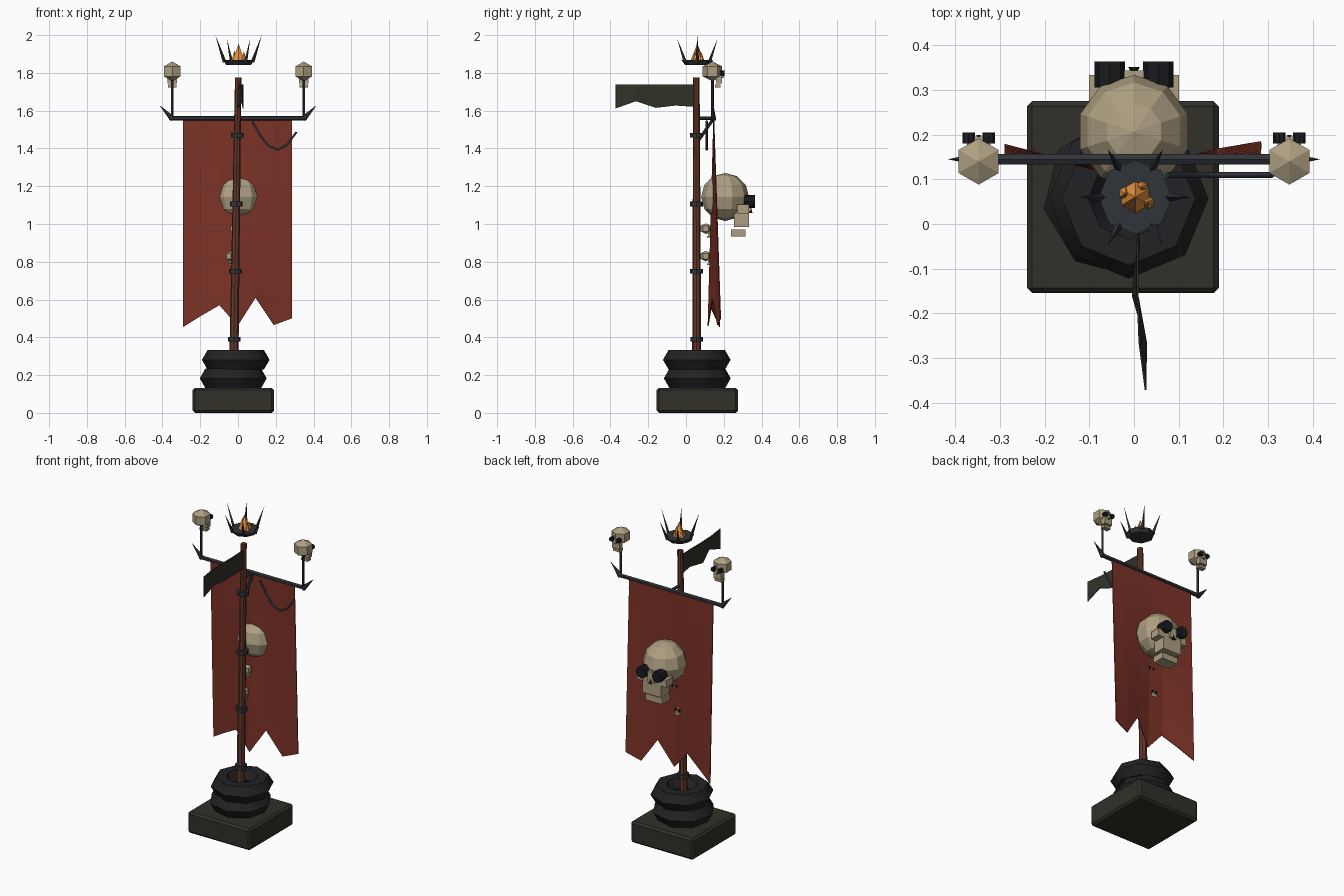
import bpy, bmesh, math
from mathutils import Vector

if "Cube" in bpy.data.objects:
    bpy.data.objects.remove(bpy.data.objects["Cube"])


def material(name, r, g, b):
    m = bpy.data.materials.new(name)
    m.diffuse_color = (r, g, b, 1)
    m.use_nodes = True
    m.node_tree.nodes["Principled BSDF"].inputs["Base Color"].default_value = m.diffuse_color
    return m


IRON = material("iron", 0.03, 0.034, 0.04)
RUBBER = material("rubber", 0.016, 0.016, 0.018)
WOOD = material("wood", 0.13, 0.04, 0.022)
STONE = material("plinth", 0.032, 0.029, 0.022)
CLOTH = material("red_cloth", 0.2, 0.032, 0.02)
RAG = material("dark_cloth", 0.03, 0.032, 0.022)
BONE = material("bone", 0.42, 0.35, 0.22)
SOCKET = material("socket", 0.01, 0.011, 0.013)
FIRE = material("fire", 0.85, 0.3, 0.05)


def finish(name, mat):
    ob = bpy.context.object
    ob.name = name
    ob.data.materials.append(mat)
    return ob


def box(name, mat, loc, size, bevel=0):
    bpy.ops.mesh.primitive_cube_add(size=1, location=loc)
    ob = finish(name, mat)
    ob.scale = size
    bpy.ops.object.transform_apply(location=False, rotation=False, scale=True)
    if bevel:
        m = ob.modifiers.new("bevel", 'BEVEL')
        m.width, m.segments = bevel, 1
    return ob


def rod(name, mat, a, b, r1, r2, sides=8):
    a, b = Vector(a), Vector(b)
    d = b - a
    bpy.ops.mesh.primitive_cone_add(vertices=sides, radius1=r1, radius2=r2,
                                    depth=d.length, location=(a + b) / 2)
    ob = finish(name, mat)
    ob.rotation_euler = d.to_track_quat('Z', 'Y').to_euler()
    return ob


def tyre(name, loc, turn):
    bpy.ops.mesh.primitive_torus_add(major_segments=8, minor_segments=6, location=loc,
                                     major_radius=0.12, minor_radius=0.059,
                                     rotation=(0, 0, turn))
    ob = finish(name, RUBBER)
    bpy.ops.object.shade_smooth_by_angle(angle=math.radians(50))
    return ob


def sheet(name, mat, rows, thickness):
    """Cloth from a grid of points."""
    bm = bmesh.new()
    grid = [[bm.verts.new(p) for p in row] for row in rows]
    for r0, r1 in zip(grid, grid[1:]):
        for i in range(len(r0) - 1):
            bm.faces.new((r0[i], r0[i + 1], r1[i + 1], r1[i]))
    bmesh.ops.recalc_face_normals(bm, faces=bm.faces)
    me = bpy.data.meshes.new(name)
    bm.to_mesh(me)
    bm.free()
    ob = bpy.data.objects.new(name, me)
    bpy.context.collection.objects.link(ob)
    me.materials.append(mat)
    m = ob.modifiers.new("thickness", 'SOLIDIFY')
    m.thickness, m.offset = thickness, 0
    return ob


def skull(name, c, s, seg, rings, cheeks=False):
    """Skull looking along +y; s is the cranium radius."""
    c = Vector(c)
    at = lambda x, y, z: c + s * Vector((x, y, z))
    dims = lambda x, y, z: (s * x, s * y, s * z)
    bpy.ops.mesh.primitive_uv_sphere_add(segments=seg, ring_count=rings, radius=s, location=c)
    ob = finish(name + "_cranium", BONE)
    if rings == 3:
        ob.scale = (1.15, 1.15, 1)
    box(name + "_upper_jaw", BONE, at(0, 0.68, -0.82), dims(1.0, 0.62, 0.85))
    box(name + "_lower_jaw", BONE, at(0, 0.54, -1.5), dims(0.88, 0.6, 0.3))
    for sx in (-1, 1):
        rod(name + "_eye", SOCKET, at(sx * 0.43, 0.78, -0.18), at(sx * 0.43, 1.24, -0.18),
            0.27 * s, 0.27 * s)
        if cheeks:
            box(name + "_cheek", BONE, at(sx * 0.64, 0.75, -0.5), dims(0.3, 0.5, 0.36))
    rod(name + "_nose", SOCKET, at(0, 1.08, -0.66), at(0, 1.08, -0.4), 0.12 * s, 0, 3)
    box(name + "_nose_bridge", BONE, at(0, 0.83, -0.35), dims(0.36, 0.5, 0.5))


# plinth and stacked tyres
box("plinth", STONE, (-0.025, 0.06, 0.066), (0.43, 0.43, 0.132), 0.012)
tyre("lower_tyre", (-0.025, 0.06, 0.183), 0.15)
tyre("upper_tyre", (-0.012, 0.057, 0.281), 0)

# leaning pole with iron collars
foot, head = Vector((-0.024, 0.057, 0.12)), Vector((0.001, 0.055, 1.775))
rod("pole", WOOD, foot, head, 0.025, 0.017)
for z in (0.39, 0.75, 1.105, 1.47):
    p = foot.lerp(head, (z - foot.z) / (head.z - foot.z))
    rod("collar", IRON, p - Vector((0, 0, 0.013)), p + Vector((0, 0, 0.013)), 0.034, 0.034)

# crossbar, brackets, end hooks and skull stakes
rod("crossbar", IRON, (-0.36, 0.145, 1.56), (0.36, 0.145, 1.56), 0.013, 0.013, 6)
rod("bracket", IRON, (0, 0.06, 1.56), (0, 0.145, 1.56), 0.009, 0.009, 6)
rod("brace", IRON, (0, 0.065, 1.44), (0, 0.14, 1.55), 0.008, 0.008, 6)
for sx in (-1, 1):
    rod("end_hook", IRON, (sx * 0.345, 0.145, 1.555), (sx * 0.417, 0.145, 1.63), 0.016, 0, 6)
    rod("skull_stake", IRON, (sx * 0.348, 0.14, 1.56), (sx * 0.348, 0.14, 1.78), 0.007, 0.007, 6)
    skull("stake_skull", (sx * 0.348, 0.14, 1.808), 0.052, 6, 3)

# hanging cable
path = [(0.075, 1.545), (0.12, 1.465), (0.165, 1.412), (0.21, 1.394), (0.26, 1.42), (0.31, 1.487)]
cu = bpy.data.curves.new("cable", 'CURVE')
cu.dimensions, cu.bevel_depth, cu.bevel_resolution = '3D', 0.0065, 1
cu.use_fill_caps = True
sp = cu.splines.new('POLY')
sp.points.add(len(path) - 1)
for pt, (x, z) in zip(sp.points, path):
    pt.co = (x, 0.11, z, 1)
cu.materials.append(IRON)
bpy.context.collection.objects.link(bpy.data.objects.new("cable", cu))

# main banner with torn hem
hem = [0.455, 0.515, 0.57, 0.46, 0.61, 0.465, 0.50]
wave = [0.03, 0.005, -0.022, -0.03, -0.005, 0.02, 0.036]
rows = []
for j in range(9):
    t = j / 8
    rows.append([(-0.29 + 0.0958 * i, 0.147 + wave[i] * t, 1.555 + (hem[i] - 1.555) * t)
                 for i in range(7)])
sheet("banner", CLOTH, rows, 0.005)

# skulls on the banner
skull("banner_skull", (0, 0.207, 1.143), 0.127, 10, 6, True)
skull("trophy_skull", (-0.016, 0.105, 0.975), 0.028, 6, 3)
skull("trophy_skull", (-0.036, 0.105, 0.83), 0.028, 6, 3)

# side pennant
ys = [0.05, -0.055, -0.16, -0.265, -0.372]
top_x = [0.003, 0.008, 0.008, 0.012, 0.026]
low_x = [0.003, 0.012, -0.003, 0.027, 0.026]
low_z = [1.62, 1.627, 1.615, 1.65, 1.612]
sheet("pennant", RAG, [[(x, y, 1.738) for x, y in zip(top_x, ys)],
                       list(zip(low_x, ys, low_z))], 0.004)

# floating fire bowl with spikes and flames
cx, cy = 0.003, 0.06
rod("fire_bowl", IRON, (cx, cy, 1.843), (cx, cy, 1.867), 0.066, 0.083)
for k in range(6):
    a = k * math.pi / 3
    c, s = math.cos(a), math.sin(a)
    tip = 2.0 if k % 3 == 0 else 1.98
    rod("bowl_spike", IRON, (cx + 0.074 * c, cy + 0.074 * s, 1.857),
        (cx + 0.123 * c, cy + 0.123 * s, tip), 0.01, 0, 4)
for dx, dy, r, h in ((0, 0, 0.038, 0.095), (0.028, -0.012, 0.017, 0.055),
                     (-0.022, 0.008, 0.018, 0.06), (0.015, 0.022, 0.016, 0.05)):
    rod("flame", FIRE, (cx + dx, cy + dy, 1.86), (cx + dx, cy + dy, 1.86 + h), r, 0, 6)
